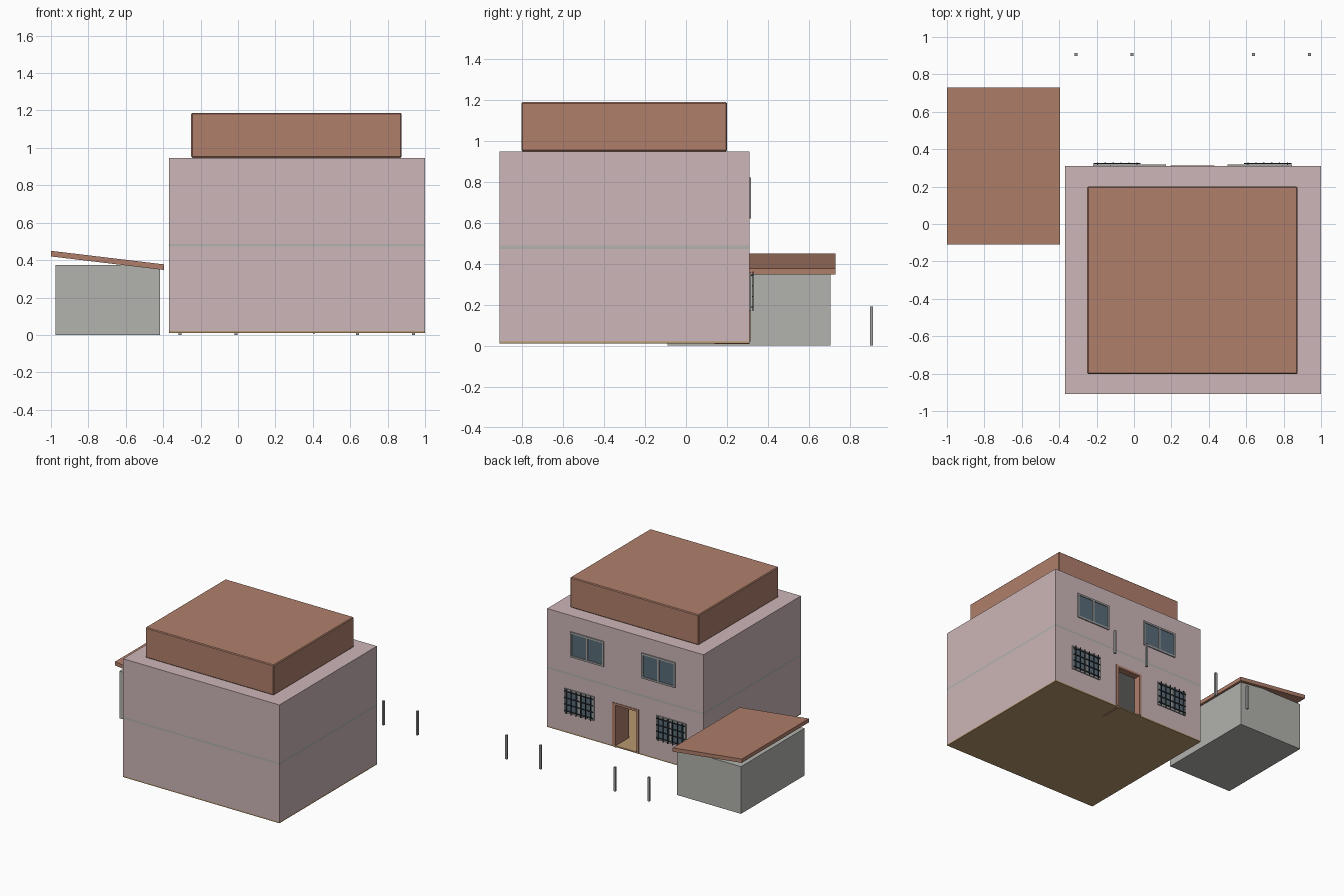
import bpy
import bmesh
from mathutils import Matrix, Vector

cube = bpy.data.objects.get("Cube")
if cube:
    bpy.data.objects.remove(cube, do_unlink=True)


def material(name, r, g, b):
    """Flat material from 8-bit sRGB values."""
    def linear(v):
        v /= 255
        return v / 12.92 if v < 0.04 else ((v + 0.055) / 1.055) ** 2.4
    colour = (linear(r), linear(g), linear(b), 1)
    m = bpy.data.materials.new(name)
    m.use_nodes = True
    m.diffuse_color = colour
    m.node_tree.nodes["Principled BSDF"].inputs["Base Color"].default_value = colour
    return m


PINK = material("pink plaster", 205, 182, 184)
BROWN = material("terracotta", 176, 127, 107)
GREY = material("concrete grey", 178, 179, 174)
TAN = material("tan floor", 184, 152, 111)
GLASS = material("blue grey glass", 90, 108, 120)
FRAME = material("window frame grey", 160, 162, 160)
IRON = material("dark iron", 52, 56, 62)


def boxes(name, mat, *spans):
    """One object made of boxes, each given as (x0, x1, y0, y1, z0, z1)."""
    bm = bmesh.new()
    for x0, x1, y0, y1, z0, z1 in spans:
        centre = Vector((x0 + x1, y0 + y1, z0 + z1)) / 2
        size = Matrix.Diagonal((x1 - x0, y1 - y0, z1 - z0, 1))
        bmesh.ops.create_cube(bm, size=1, matrix=Matrix.Translation(centre) @ size)
    mesh = bpy.data.meshes.new(name)
    bm.to_mesh(mesh)
    bm.free()
    mesh.materials.append(mat)
    ob = bpy.data.objects.new(name, mesh)
    bpy.context.collection.objects.link(ob)
    return ob


# House outline, storey heights and door opening
L, R, F, B = -0.37, 1.0, -0.91, 0.31
FLOOR, CEILING, UPPER, TOP = 0.02, 0.472, 0.487, 0.947
WALL = 0.05
D0, D1, DTOP = 0.195, 0.43, 0.36

# House body
boxes("ground_floor", TAN, (L, R, F, B, 0.01, FLOOR))
boxes("lower_walls", PINK,
      (L, R, F, F + WALL, FLOOR, CEILING),
      (L, L + WALL, F + WALL, B - WALL, FLOOR, CEILING),
      (R - WALL, R, F + WALL, B - WALL, FLOOR, CEILING),
      (L, D0, B - WALL, B, FLOOR, CEILING),
      (D1, R, B - WALL, B, FLOOR, CEILING),
      (D0, D1, B - WALL, B, DTOP, CEILING))
boxes("storey_slab", GREY, (L, R, F, B, CEILING, UPPER))
boxes("upper_storey", PINK, (L, R, F, B, UPPER, TOP))

# Main roof block with softened edges
roof = boxes("main_roof", BROWN, (-0.25, 0.875, -0.803, 0.2, TOP, 1.187))
bevel = roof.modifiers.new("edge", "BEVEL")
bevel.width = 0.006
bevel.segments = 1

# Door frame and leaf standing open to the inside
JAMB = 0.018
boxes("door_frame", BROWN,
      (D0, D0 + JAMB, B - WALL, B + 0.004, FLOOR, DTOP),
      (D1 - JAMB, D1, B - WALL, B + 0.004, FLOOR, DTOP),
      (D0 + JAMB, D1 - JAMB, B - WALL, B + 0.004, DTOP - JAMB, DTOP))
boxes("door_leaf", BROWN,
      (D1 - JAMB - 0.012, D1 - JAMB, B - 0.17, B, 0.007, DTOP - JAMB))


def window(name, x0, x1, z0, z1):
    """Two glass panes in a frame with a central mullion."""
    rim, y = 0.014, B + 0.008
    mid = (x0 + x1) / 2
    boxes(name + "_glass", GLASS, (x0 + rim, x1 - rim, B - 0.004, B + 0.002, z0 + rim, z1 - rim))
    boxes(name + "_frame", FRAME,
          (x0, x0 + rim, B - 0.004, y, z0, z1),
          (x1 - rim, x1, B - 0.004, y, z0, z1),
          (mid - rim / 2, mid + rim / 2, B - 0.004, y, z0 + rim, z1 - rim),
          (x0 + rim, x1 - rim, B - 0.004, y, z0, z0 + rim),
          (x0 + rim, x1 - rim, B - 0.004, y, z1 - rim, z1))


def grille(name, x0, x1, z0, z1):
    """Iron lattice held off the wall by four short pins."""
    t, y0, y1 = 0.006, B + 0.014, B + 0.02
    bars = []
    for i in range(6):
        x = x0 + 0.02 + (x1 - x0 - 0.04) * i / 5
        bars.append((x - t / 2, x + t / 2, y0, y1, z0, z1))
    for i in range(4):
        z = z0 + 0.02 + (z1 - z0 - 0.04) * i / 3
        bars.append((x0, x1, y0 - 0.003, y1 - 0.003, z - t / 2, z + t / 2))
    for x in (x0 + 0.02, x1 - 0.02):
        for z in (z0 + 0.02, z1 - 0.02):
            bars.append((x - t / 2, x + t / 2, B, y0, z - t / 2, z + t / 2))
    boxes(name, IRON, *bars)


# Rear windows, the lower pair barred
for side, upper_x, lower_x in (("right", -0.125, -0.22), ("left", 0.5, 0.585)):
    window("upper_window_" + side, upper_x, upper_x + 0.295, 0.62, 0.82)
    window("lower_window_" + side, lower_x, lower_x + 0.26, 0.17, 0.36)
    grille("window_grille_" + side, lower_x + 0.004, lower_x + 0.256, 0.168, 0.362)

# Shed and its sloping roof
boxes("shed_body", GREY, (-0.976, -0.416, -0.09, 0.706, 0, 0.374))
shed_roof = boxes("shed_roof", BROWN, (-1.0, -0.395, -0.11, 0.73, 0.347, 0.377))
for v in shed_roof.data.vertices:
    v.co.z += (-0.395 - v.co.x) * 0.12

# Row of yard posts
for i, x in enumerate((-0.31, -0.012, 0.64, 0.938)):
    boxes(f"yard_post_{i + 1}", FRAME, (x - 0.008, x + 0.008, 0.897, 0.913, 0, 0.19))
